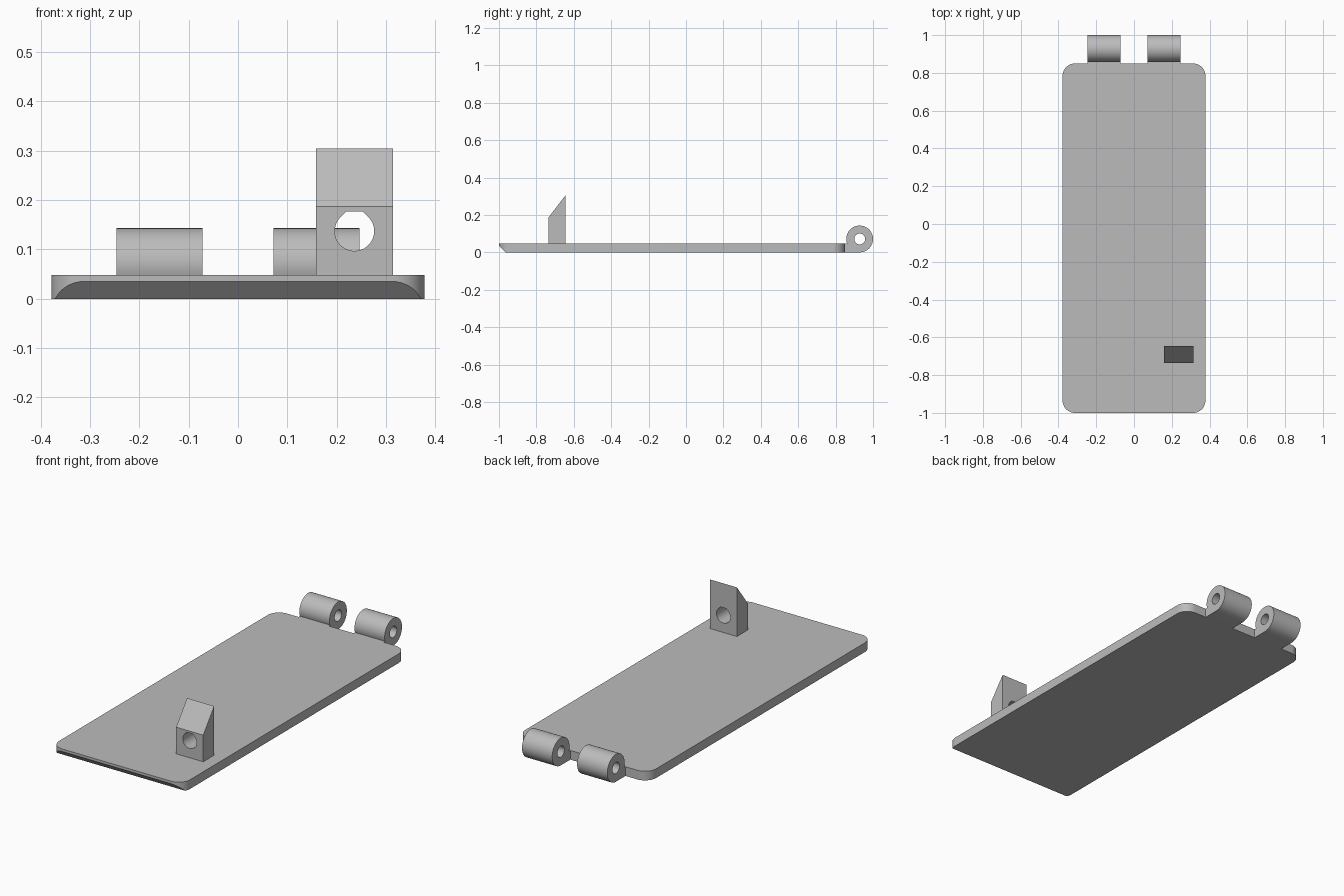
import bpy, bmesh
from math import sin, cos, radians
from mathutils import Vector

cube = bpy.data.objects.get("Cube")
if cube:
    bpy.data.objects.remove(cube, do_unlink=True)

grey = bpy.data.materials.new("plain grey")
grey.use_nodes = True
COLOUR = (0.5, 0.5, 0.5, 1)
grey.diffuse_color = COLOUR
grey.node_tree.nodes["Principled BSDF"].inputs["Base Color"].default_value = COLOUR

# Orders (u, v, depth) as x, y, z for each extrusion direction
ORDER = {"x": lambda u, v, d: (d, u, v),
         "y": lambda u, v, d: (u, d, v),
         "z": lambda u, v, d: (u, v, d)}


def arc(cu, cv, r, start, end, steps):
    angles = [radians(start + (end - start) * i / steps) for i in range(steps + 1)]
    return [(cu + r * cos(a), cv + r * sin(a)) for a in angles]


def prism(name, outline, axis, low, high):
    """Extrude a closed outline along one axis."""
    bm = bmesh.new()
    face = bm.faces.new([bm.verts.new(ORDER[axis](u, v, low)) for u, v in outline])
    made = bmesh.ops.extrude_face_region(bm, geom=[face])["geom"]
    bmesh.ops.translate(bm, vec=Vector(ORDER[axis](0, 0, high - low)),
                        verts=[g for g in made if isinstance(g, bmesh.types.BMVert)])
    bmesh.ops.recalc_face_normals(bm, faces=bm.faces)
    mesh = bpy.data.meshes.new(name)
    bm.to_mesh(mesh)
    bm.free()
    mesh.materials.append(grey)
    obj = bpy.data.objects.new(name, mesh)
    bpy.context.collection.objects.link(obj)
    return obj


def drill(obj, cutter):
    """Cut a hole, keep the resulting mesh and discard the cutter."""
    mod = obj.modifiers.new("hole", "BOOLEAN")
    mod.operation, mod.solver, mod.object = "DIFFERENCE", "EXACT", cutter
    graph = bpy.context.evaluated_depsgraph_get()
    mesh = bpy.data.meshes.new_from_object(obj.evaluated_get(graph))
    obj.modifiers.clear()
    obj.data = mesh
    bpy.data.objects.remove(cutter, do_unlink=True)


def smooth(obj):
    bpy.ops.object.select_all(action="DESELECT")
    obj.select_set(True)
    bpy.context.view_layer.objects.active = obj
    bpy.ops.object.shade_smooth_by_angle(angle=radians(25))


# Plate with rounded corners
W, FRONT, BACK, T, R = 0.378, -1.0, 0.85, 0.048, 0.065
corners = [(W - R, BACK - R), (R - W, BACK - R), (R - W, FRONT + R), (W - R, FRONT + R)]
outline = []
for i, (cx, cy) in enumerate(corners):
    outline += arc(cx, cy, R, 90 * i, 90 * i + 90, 12)
plate = prism("plate", outline, "z", 0, T)

# Bevel under the front edge
bm = bmesh.new()
bm.from_mesh(plate.data)
cut = bmesh.ops.bisect_plane(bm, geom=bm.verts[:] + bm.edges[:] + bm.faces[:],
                             plane_co=(0, FRONT, 0.035), plane_no=(0, -1, -1),
                             clear_outer=True)["geom_cut"]
bmesh.ops.contextual_create(bm, geom=[g for g in cut if isinstance(g, bmesh.types.BMEdge)])
bmesh.ops.recalc_face_normals(bm, faces=bm.faces)
bm.to_mesh(plate.data)
bm.free()
smooth(plate)

# Pair of hinge barrels, each with a web to the plate
BR = 0.0715
BY = 1 - BR
for side, low, high in (("left", 0.072, 0.246), ("right", -0.246, -0.072)):
    outline = arc(BY, BR, BR, -90, 199, 48) + [(BACK, T), (BACK, 0)]
    barrel = prism(side + "_hinge_barrel", outline, "x", low, high)
    drill(barrel, prism("pin_cutter", arc(BY, BR, 0.029, 0, 350, 35), "x", low - 0.1, high + 0.1))
    smooth(barrel)

# Sloped catch with a flat-topped hole
catch = prism("catch", [(-0.735, T), (-0.645, T), (-0.645, 0.304), (-0.735, 0.187)],
              "x", 0.158, 0.314)
HX, HZ, HR = 0.236, 0.137, 0.04
hole = arc(HX, HZ, HR, 135, 405, 36) + [(HX + 0.0166, HZ + HR), (HX - 0.0166, HZ + HR)]
drill(catch, prism("catch_cutter", hole, "y", -0.9, -0.5))
smooth(catch)
